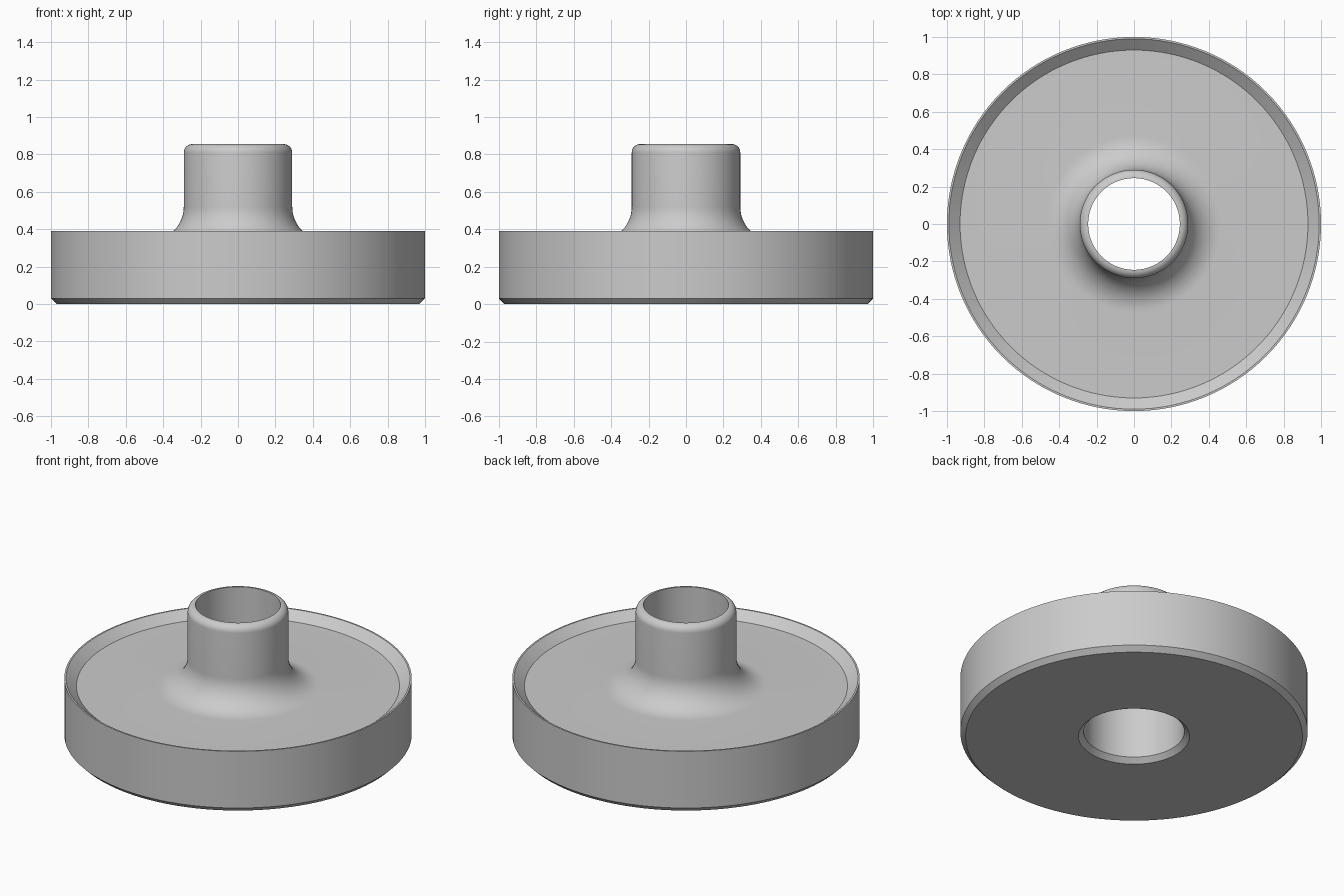
import bpy
import bmesh
from math import cos, sin, pi, radians
from mathutils import Vector

cube = bpy.data.objects.get("Cube")
if cube:
    bpy.data.objects.remove(cube, do_unlink=True)

SEGMENTS = 128


def arc(r, z, radius, start, end, steps):
    """Points (r, z) along an arc, angles in degrees."""
    angles = [radians(start + (end - start) * i / steps) for i in range(steps + 1)]
    return [(r + radius * cos(a), z + radius * sin(a)) for a in angles]


def make_material(name, colour):
    mat = bpy.data.materials.new(name)
    mat.use_nodes = True
    mat.diffuse_color = colour
    mat.node_tree.nodes["Principled BSDF"].inputs["Base Color"].default_value = colour
    return mat


def revolve(name, profile, mat):
    """Spin a closed (r, z) profile about the z axis."""
    bm = bmesh.new()
    verts = [bm.verts.new((r, 0, z)) for r, z in profile]
    edges = [bm.edges.new((v, verts[(i + 1) % len(verts)])) for i, v in enumerate(verts)]
    bmesh.ops.spin(bm, geom=verts + edges, cent=Vector(), axis=(0, 0, 1),
                   angle=2 * pi, steps=SEGMENTS, use_merge=True)
    bmesh.ops.remove_doubles(bm, verts=bm.verts, dist=1e-5)
    bmesh.ops.recalc_face_normals(bm, faces=bm.faces)
    mesh = bpy.data.meshes.new(name)
    bm.to_mesh(mesh)
    bm.free()
    mesh.materials.append(mat)
    obj = bpy.data.objects.new(name, mesh)
    bpy.context.collection.objects.link(obj)
    bpy.ops.object.select_all(action='DESELECT')
    obj.select_set(True)
    bpy.context.view_layer.objects.active = obj
    bpy.ops.object.shade_smooth_by_angle(angle=radians(30))
    return obj


grey = make_material("plain grey", (0.6, 0.6, 0.6, 1))

# Chamfered base and outer wall
profile = [(0.32, 0), (0.97, 0), (1, 0.03), (1, 0.39)]
# Narrow rim, sloping down to the dished floor
profile += [(0.99, 0.39), (0.93, 0.34)]
# Wide fillet from floor up to the hub wall
profile += arc(0.47, 0.52, 0.18, 270, 180, 14)
# Rounded hub lip
profile += arc(0.245, 0.81, 0.045, 0, 90, 8)
# Bore, narrow above and wider below, with a bottom chamfer
profile += [(0.245, 0.49), (0.29, 0.45), (0.29, 0.03)]

revolve("flanged_hub_disc", profile, grey)
